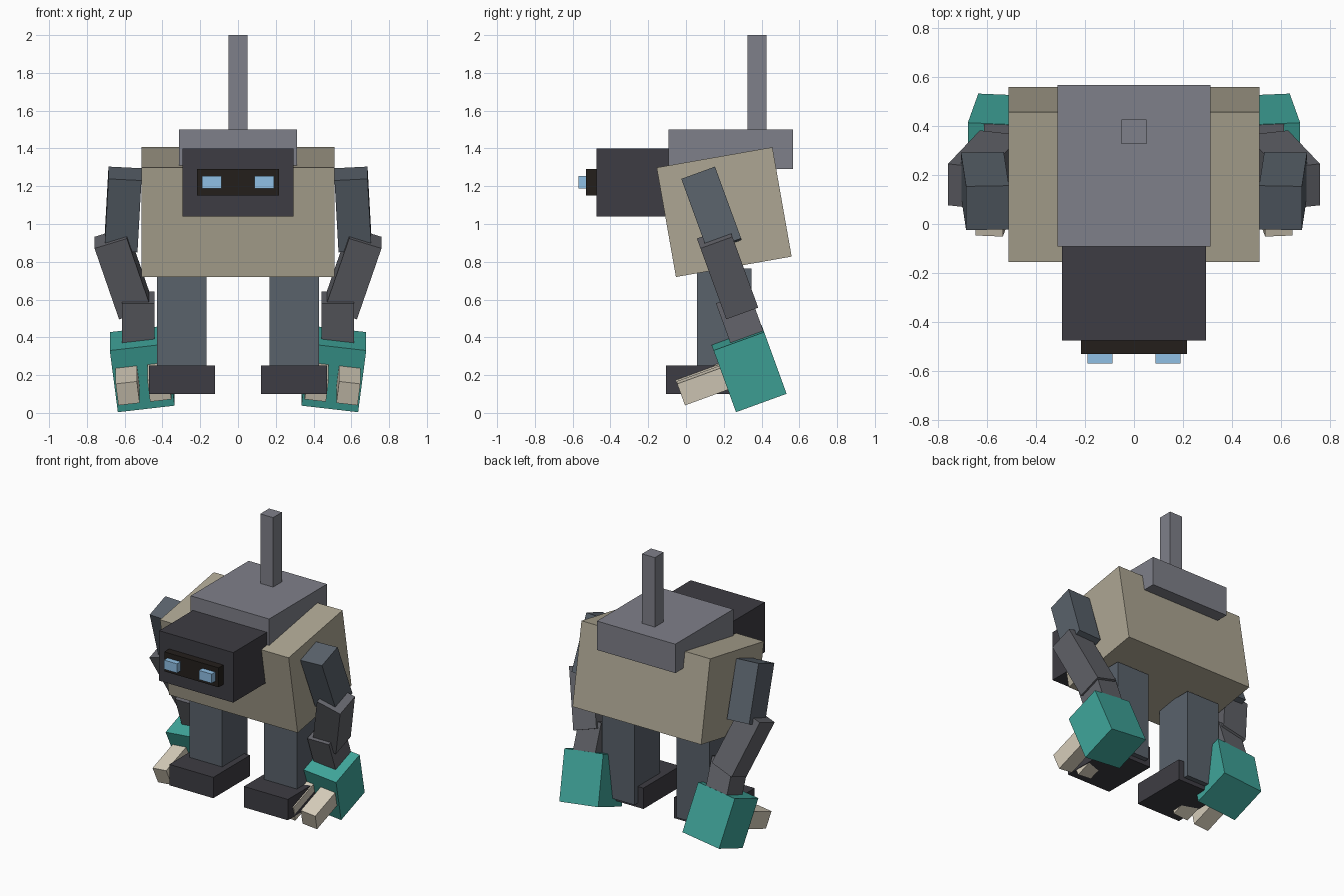
import bpy, bmesh
from math import radians
from mathutils import Matrix, Vector

if "Cube" in bpy.data.objects:
    bpy.data.objects.remove(bpy.data.objects["Cube"])


def material(name, rgb):
    """Flat colour given as 0-255 screen values."""
    m = bpy.data.materials.new(name)
    m.diffuse_color = [(c / 255) ** 2.2 for c in rgb] + [1]
    m.use_nodes = True
    m.node_tree.nodes["Principled BSDF"].inputs["Base Color"].default_value = m.diffuse_color
    return m


BEIGE = material("beige", (172, 165, 146))
PLATE = material("plate_grey", (126, 127, 136))
DARK = material("dark", (64, 63, 69))
BLACK = material("black", (40, 36, 33))
BLUE = material("blue", (142, 190, 228))
STEEL = material("steel", (90, 98, 107))
GREY = material("arm_grey", (99, 100, 106))
TEAL = material("teal", (66, 165, 154))
CREAM = material("cream", (214, 205, 186))


def frame(center, pitch=0, roll=0):
    """Pose of a tilted part: roll about y, then pitch about x."""
    return (Matrix.Translation(center) @ Matrix.Rotation(radians(pitch), 4, 'X')
            @ Matrix.Rotation(radians(roll), 4, 'Y'))


def box(name, lo, hi, mat, pose=Matrix(), mirror=False):
    """Box between two corners, placed by pose, optionally mirrored over x."""
    lo, hi = Vector(lo), Vector(hi)
    bm = bmesh.new()
    bmesh.ops.create_cube(bm, size=1)
    bm.transform(pose @ Matrix.Translation((lo + hi) / 2) @ Matrix.Diagonal((*(hi - lo), 1)))
    me = bpy.data.meshes.new(name)
    bm.to_mesh(me)
    bm.free()
    me.materials.append(mat)
    ob = bpy.data.objects.new(name, me)
    bpy.context.collection.objects.link(ob)
    if mirror:
        ob.modifiers.new("mirror", 'MIRROR').use_clip = False
    return ob


def posed(name, size, mat, pose, mirror=False):
    """Box of a given size centred on its pose."""
    h = Vector(size) / 2
    return box(name, -h, h, mat, pose, mirror)


# Torso, back plate and antenna
posed("torso", (1.024, 0.622, 0.588), BEIGE, frame((0, 0.202, 1.063), 10))
box("back_plate", (-0.312, -0.092, 1.292), (0.312, 0.567, 1.50), PLATE)
box("antenna", (-0.051, 0.326, 1.45), (0.051, 0.427, 2.0), PLATE)

# Head with visor and eyes
box("head", (-0.295, -0.475, 1.04), (0.295, 0.02, 1.40), DARK)
box("visor", (-0.216, -0.53, 1.15), (0.216, -0.46, 1.29), BLACK)
box("eye", (0.087, -0.57, 1.187), (0.19, -0.52, 1.253), BLUE, mirror=True)

# Legs and feet
box("leg", (0.167, 0.058, 0.13), (0.428, 0.346, 0.765), STEEL, mirror=True)
box("foot", (0.122, -0.107, 0.10), (0.472, 0.31, 0.25), DARK, mirror=True)

# Arms
posed("upper_arm", (0.175, 0.19, 0.405), STEEL, frame((0.609, 0.135, 1.077), 20, -3), True)
posed("forearm", (0.18, 0.18, 0.42), GREY, frame((0.609, 0.220, 0.740), 20, 18), True)
posed("wrist", (0.172, 0.186, 0.30), GREY, frame((0.527, 0.297, 0.471), 20), True)

# Hands and fingers share one tilted frame
hand = frame((0.507, 0.333, 0.233), 20, 7)
posed("hand", (0.303, 0.285, 0.35), TEAL, hand, True)
for name, x in (("outer_finger", 0.02), ("inner_finger", -0.149)):
    box(name, (x, -0.384, -0.05), (x + 0.113, -0.10, 0.072), CREAM, hand, True)
